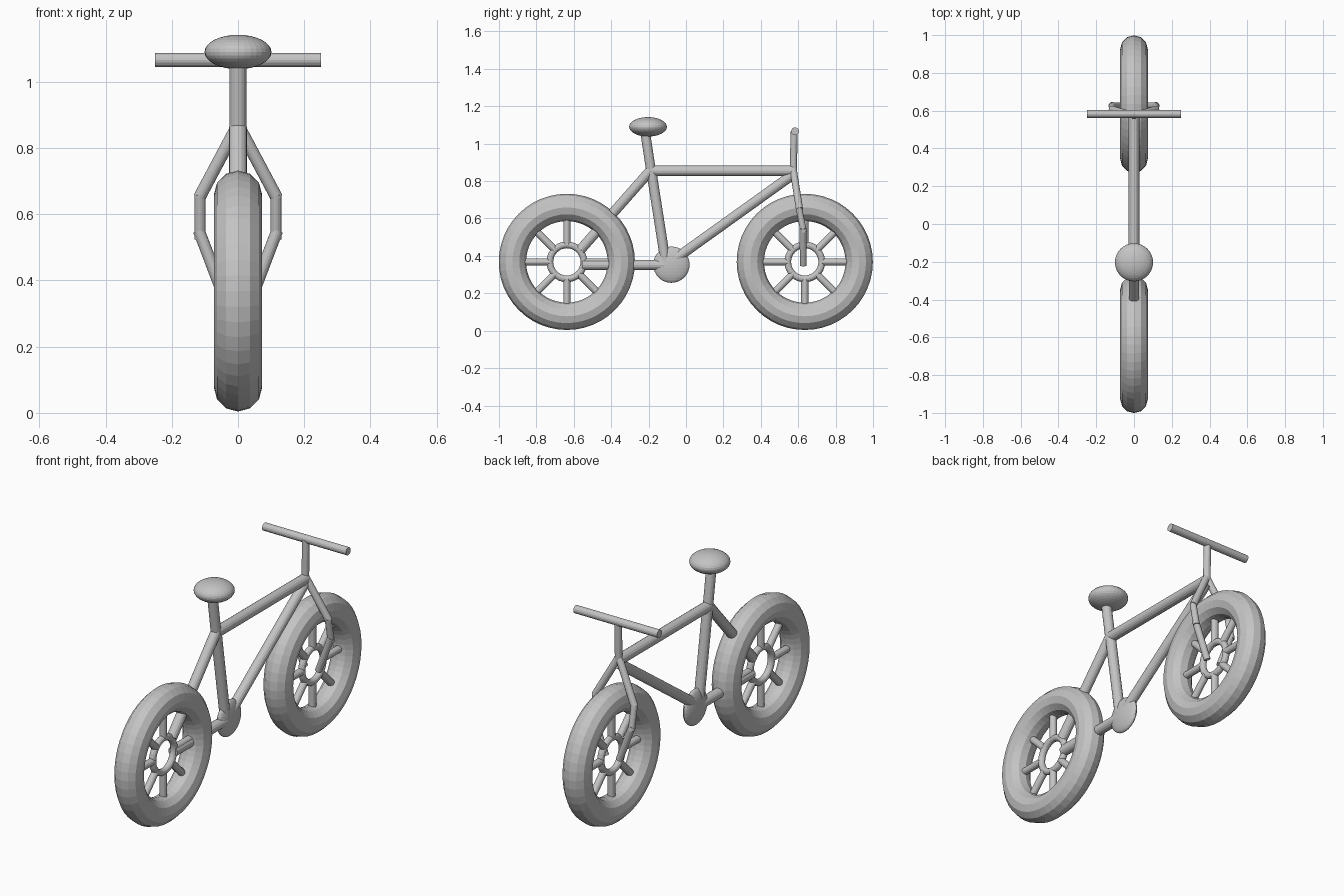
import bpy, math
from mathutils import Vector

if "Cube" in bpy.data.objects:
    bpy.data.objects.remove(bpy.data.objects["Cube"])

grey = bpy.data.materials.new("plain grey")
grey.diffuse_color = (0.55, 0.55, 0.55, 1)
grey.use_nodes = True
grey.node_tree.nodes["Principled BSDF"].inputs["Base Color"].default_value = grey.diffuse_color


def finish(name):
    ob = bpy.context.object
    ob.name = name
    ob.data.materials.clear()
    ob.data.materials.append(grey)
    return ob


def tube(name, a, b, r, sides=16):
    a, b = Vector(a), Vector(b)
    d = b - a
    bpy.ops.mesh.primitive_cylinder_add(vertices=sides, radius=r, depth=d.length, location=(a + b) / 2)
    ob = finish(name)
    ob.rotation_mode = 'QUATERNION'
    ob.rotation_quaternion = d.to_track_quat('Z', 'Y')
    return ob


def ring(name, y, z, major, minor, segs):
    bpy.ops.mesh.primitive_torus_add(major_radius=major, minor_radius=minor, major_segments=segs,
                                     minor_segments=12, location=(0, y, z),
                                     rotation=(0, math.pi / 2, 0))
    return finish(name)


def ball(name, loc, scale):
    bpy.ops.mesh.primitive_uv_sphere_add(segments=32, ring_count=16, radius=1, location=loc)
    ob = finish(name)
    ob.scale = scale
    return ob


# wheels: tyre, open hub ring and eight spokes
for label, cy in (("rear", -0.637), ("front", 0.637)):
    cz = 0.368
    if label == "front":
        cy = 0.635
    ring(label + "_tyre", cy, cz, 0.291, 0.073, 48)
    ring(label + "_hub", cy, cz, 0.091, 0.018, 32)
    for i in range(8):
        a = i * math.pi / 4
        c, s = math.cos(a), math.sin(a)
        tube(f"{label}_spoke_{i}", (0, cy + 0.092 * c, cz + 0.092 * s),
             (0, cy + 0.245 * c, cz + 0.245 * s), 0.019)

# frame tubes
tube("top_tube", (0, -0.19, 0.855), (0, 0.575, 0.855), 0.028)
tube("down_tube", (0, 0.572, 0.835), (0, -0.08, 0.368), 0.027)
tube("seat_tube", (0, -0.187, 0.865), (0, -0.105, 0.34), 0.027)
tube("seat_post", (0, -0.218, 1.06), (0, -0.187, 0.855), 0.026)
tube("seat_stay", (0, -0.187, 0.86), (0, -0.565, 0.432), 0.027)
tube("chain_stay", (0, -0.555, 0.352), (0, -0.08, 0.352), 0.027)

# crank disc and seat
ball("crank_disc", (0, -0.078, 0.353), (0.029, 0.097, 0.097))
ball("seat", (0, -0.203, 1.09), (0.101, 0.101, 0.052))

# stem and handlebar
tube("stem", (0, 0.578, 1.065), (0, 0.574, 0.85), 0.019)
tube("handlebar", (-0.25, 0.583, 1.066), (0.25, 0.583, 1.066), 0.021)

# fork: three sections on each side
for label, s in (("left", -1), ("right", 1)):
    tube(label + "_fork_upper", (0, 0.572, 0.87), (s * 0.117, 0.607, 0.65), 0.019)
    tube(label + "_fork_middle", (s * 0.115, 0.603, 0.66), (s * 0.115, 0.630, 0.525), 0.017)
    tube(label + "_fork_lower", (s * 0.118, 0.625, 0.55), (s * 0.042, 0.627, 0.35), 0.018)
